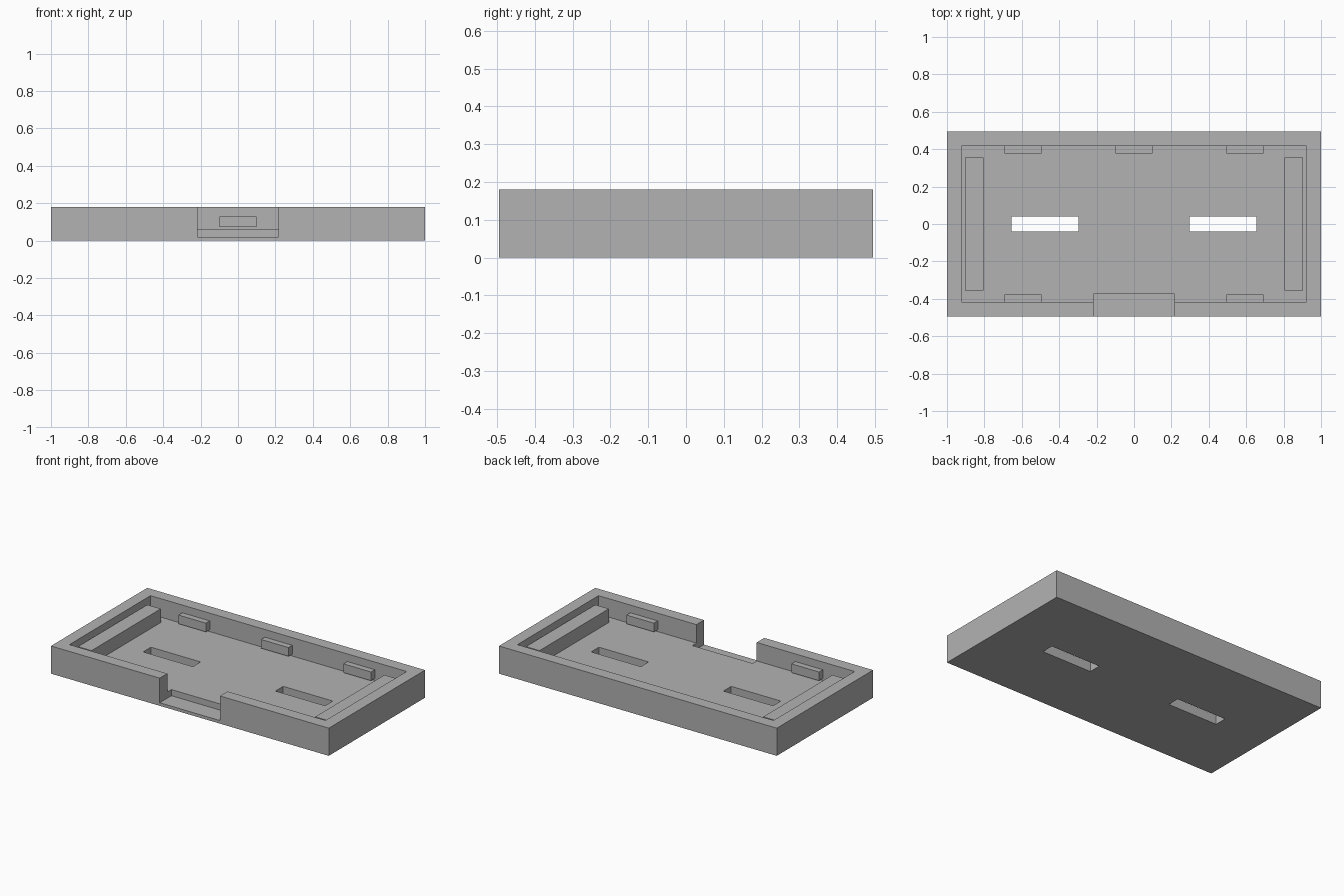
import bpy

if "Cube" in bpy.data.objects:
    bpy.data.objects.remove(bpy.data.objects["Cube"])

grey = bpy.data.materials.new("mid grey")
grey.diffuse_color = (0.448, 0.448, 0.448, 1)
grey.use_nodes = True
grey.node_tree.nodes["Principled BSDF"].inputs["Base Color"].default_value = grey.diffuse_color


def box(name, x, y, z):
    """Box spanning the given (low, high) ranges."""
    verts = [(a, b, c) for a in x for b in y for c in z]
    faces = [(0, 1, 3, 2), (4, 6, 7, 5), (0, 4, 5, 1),
             (2, 3, 7, 6), (0, 2, 6, 4), (1, 5, 7, 3)]
    mesh = bpy.data.meshes.new(name)
    mesh.from_pydata(verts, [], faces)
    mesh.materials.append(grey)
    obj = bpy.data.objects.new(name, mesh)
    bpy.context.collection.objects.link(obj)
    return obj


def cut(target, name, x, y, z):
    """Subtract a hidden box from the target."""
    cutter = box(name, x, y, z)
    cutter.hide_render = True
    cutter.hide_set(True)
    mod = target.modifiers.new(name, "BOOLEAN")
    mod.operation = "DIFFERENCE"
    mod.solver = "EXACT"
    mod.object = cutter


FLOOR, TOP = 0.06, 0.18
IN_X, IN_Y = 0.922, 0.417

# Tray with a recessed interior
tray = box("tray", (-1, 1), (-0.495, 0.495), (0, TOP))
cut(tray, "interior_cutter", (-IN_X, IN_X), (-IN_Y, IN_Y), (FLOOR, 0.3))

# Connector opening in the front wall, dipping into the floor
cut(tray, "opening_cutter", (-0.217, 0.217), (-0.6, -0.375), (0.02, 0.3))

# Two slots through the floor
for i, cx in enumerate((-0.476, 0.476)):
    cut(tray, f"slot_cutter_{i}", (cx - 0.179, cx + 0.179), (-0.04, 0.04), (-0.1, 0.3))

# Support ribs along the short ends
for side, x in (("left", (-0.903, -0.805)), ("right", (0.805, 0.903))):
    box(f"{side}_support_rib", x, (-0.356, 0.356), (FLOOR - 0.005, 0.149))

# Small clips on the long walls, raised clear of the floor
for side, y, centres in (("back", (0.378, IN_Y + 0.005), (-0.594, 0, 0.594)),
                         ("front", (-IN_Y - 0.005, -0.378), (-0.594, 0.594))):
    for i, cx in enumerate(centres):
        box(f"{side}_clip_{i}", (cx - 0.099, cx + 0.099), y, (0.073, 0.13))
